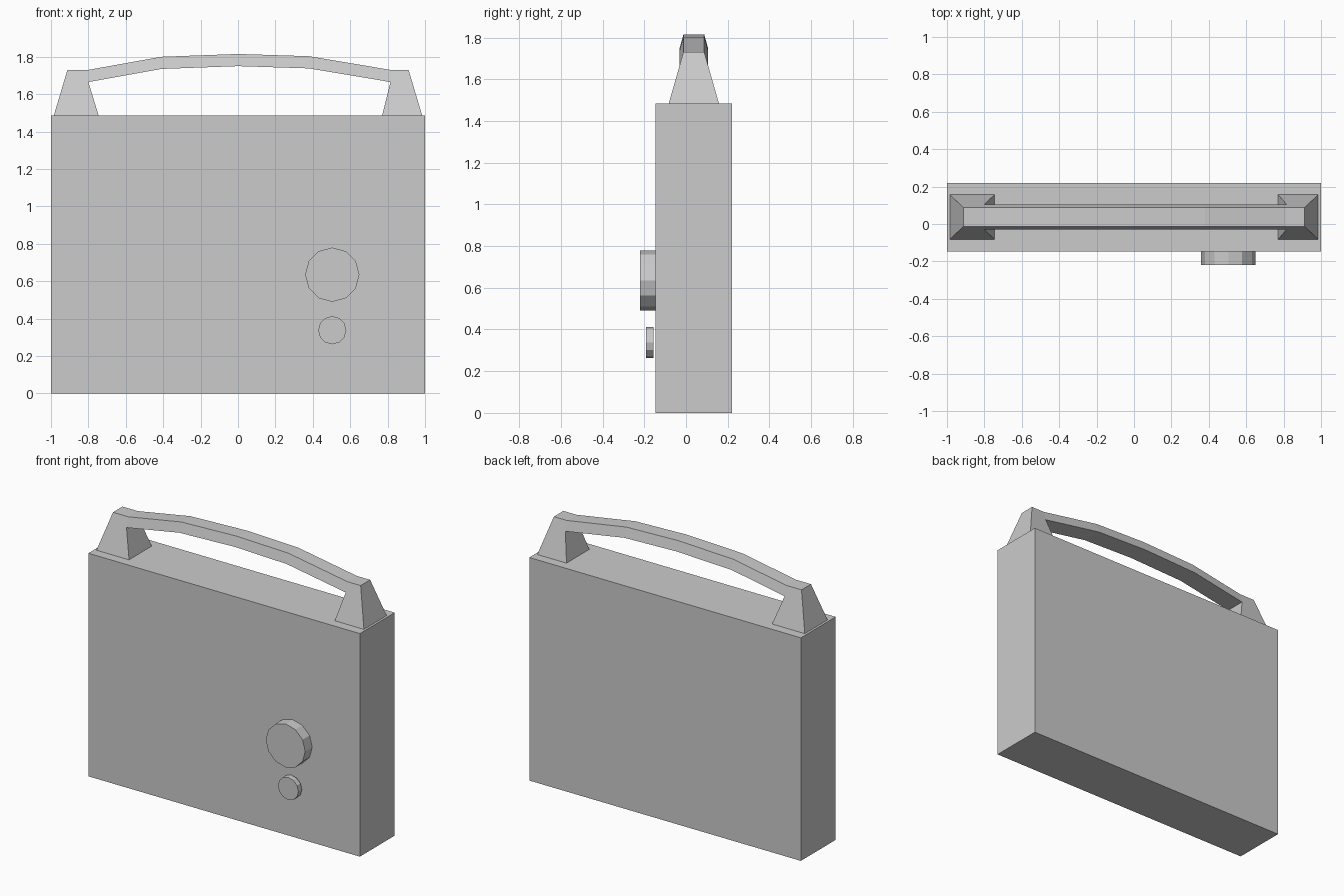
import bpy, bmesh
from math import pi

if "Cube" in bpy.data.objects:
    bpy.data.objects.remove(bpy.data.objects["Cube"])

Z0 = 1.485        # top of the case
YC = 0.0375       # handle centre line in depth


def finish(bm, name):
    bmesh.ops.recalc_face_normals(bm, faces=bm.faces)
    mesh = bpy.data.meshes.new(name)
    bm.to_mesh(mesh)
    bm.free()
    obj = bpy.data.objects.new(name, mesh)
    bpy.context.collection.objects.link(obj)
    return obj


def dial(name, x, z, radius, y_front, y_back):
    bpy.ops.mesh.primitive_cylinder_add(
        vertices=12, radius=radius, depth=y_back - y_front,
        location=(x, (y_front + y_back) / 2, z), rotation=(pi / 2, 0, 0))
    bpy.context.object.name = name


# Case
bm = bmesh.new()
bmesh.ops.create_cube(bm, size=1)
bmesh.ops.scale(bm, verts=bm.verts, vec=(2, 0.366, Z0))
bmesh.ops.translate(bm, verts=bm.verts, vec=(0, 0.037, Z0 / 2))
finish(bm, "case")

# Front dials
dial("large_dial", 0.504, 0.635, 0.145, -0.22, -0.146)
dial("small_dial", 0.504, 0.338, 0.075, -0.192, -0.155)

# Handle: chamfered bar arching between two tapered legs
bm = bmesh.new()
TOP_W, LOW_W, BASE_W = 0.05, 0.068, 0.12


def pair(x, z, half):
    return [bm.verts.new((x, YC + s * half, z)) for s in (-1, 1)]


def strip(a, b):
    bm.faces.new((a[0], a[1], b[1], b[0]))


arch = [(-0.80, 1.73), (-0.41, 1.80), (0, 1.815), (0.38, 1.803), (0.815, 1.73)]
upper = [pair(x, z, TOP_W) for x, z in arch]
lower = [pair(x, z - 0.065, LOW_W) for x, z in arch]
for i in range(len(arch) - 1):
    strip(upper[i], upper[i + 1])
    strip(lower[i], lower[i + 1])
    for s in (0, 1):
        bm.faces.new((upper[i][s], upper[i + 1][s], lower[i + 1][s], lower[i][s]))

# Legs: outer foot, inner foot and outer shoulder positions at each end
for end, foot_out, foot_in, shoulder in ((0, -0.985, -0.745, -0.912),
                                         (-1, 0.985, 0.77, 0.912)):
    ring = [pair(foot_out, Z0, BASE_W), pair(foot_in, Z0, BASE_W),
            lower[end], upper[end], pair(shoulder, 1.73, TOP_W)]
    for s in (0, 1):
        bm.faces.new([p[s] for p in ring])
    for a, b in ((0, 1), (1, 2), (3, 4), (4, 0)):
        strip(ring[a], ring[b])
finish(bm, "handle")
